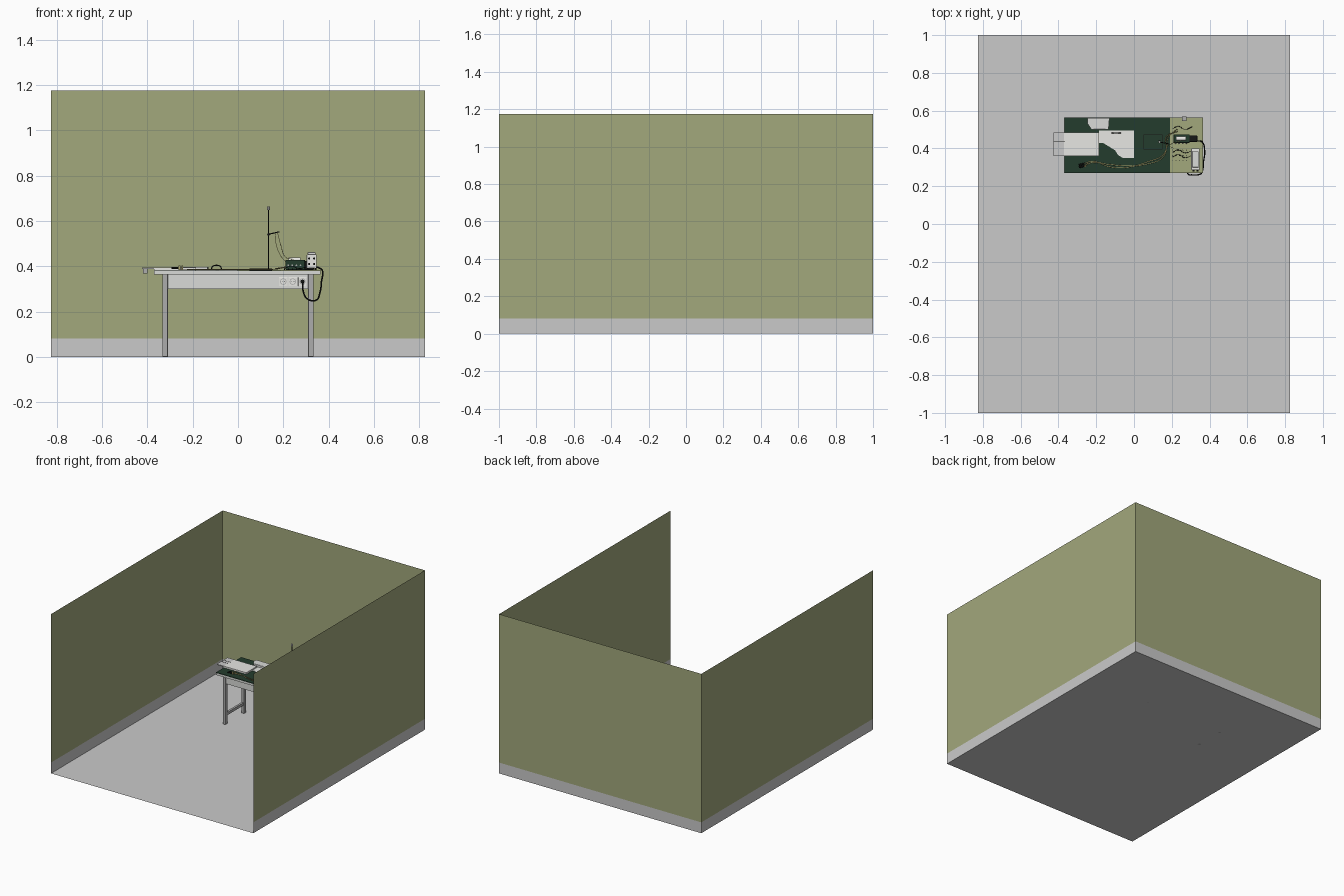
import bpy, bmesh, math
from mathutils import Vector


def material(name, r, g, b):
    lin = lambda c: ((c / 255 + 0.055) / 1.055) ** 2.4
    m = bpy.data.materials.new(name)
    m.diffuse_color = (lin(r), lin(g), lin(b), 1)
    return m


WALL = material("olive_green", 162, 168, 124)
GREY = material("floor_grey", 202, 202, 202)
METAL = material("leg_metal", 172, 172, 172)
TOP = material("table_light_grey", 218, 219, 216)
WHITE = material("white", 232, 232, 228)
MAT = material("dark_green", 36, 60, 45)
BLACK = material("black", 22, 24, 22)
TAN = material("cable_tan", 178, 168, 110)


def mesh_object(name, verts, faces, mats):
    me = bpy.data.meshes.new(name)
    me.from_pydata(verts, [], faces)
    for m in mats:
        me.materials.append(m)
    ob = bpy.data.objects.new(name, me)
    bpy.context.collection.objects.link(ob)
    return ob


def box(name, x0, x1, y0, y1, z0, z1, mat, bevel=0):
    """Box from its limits, with optional rounded edges."""
    v = [(x, y, z) for z in (z0, z1) for x, y in ((x0, y0), (x1, y0), (x1, y1), (x0, y1))]
    f = [(3, 2, 1, 0), (4, 5, 6, 7)] + [(i, (i + 1) % 4, (i + 1) % 4 + 4, i + 4) for i in range(4)]
    ob = mesh_object(name, v, f, [mat])
    if bevel:
        b = ob.modifiers.new("bevel", 'BEVEL')
        b.width, b.segments = bevel, 2
    return ob


def slab(name, outline, z0, z1, mat):
    """Flat outline in the top view, extruded upwards."""
    n = len(outline)
    v = [(x, y, z) for z in (z0, z1) for x, y in outline]
    f = [tuple(range(n))[::-1], tuple(range(n, 2 * n))]
    f += [(i, (i + 1) % n, (i + 1) % n + n, i + n) for i in range(n)]
    return mesh_object(name, v, f, [mat])


def rod(name, a, b, r, mat, sides=12):
    """Cylinder between two points."""
    a, b = Vector(a), Vector(b)
    bpy.ops.mesh.primitive_cylinder_add(vertices=sides, radius=r, depth=(b - a).length, location=(a + b) / 2)
    ob = bpy.context.object
    ob.rotation_euler = (b - a).to_track_quat('Z', 'Y').to_euler()
    ob.name = name
    ob.data.materials.append(mat)
    bpy.ops.object.shade_smooth_by_angle()
    return ob


def cable(name, points, r, mat):
    """Smooth round cable through the points."""
    cu = bpy.data.curves.new(name, 'CURVE')
    cu.dimensions = '3D'
    cu.bevel_depth, cu.bevel_resolution, cu.resolution_u = r, 1, 6
    cu.use_fill_caps = True
    s = cu.splines.new('BEZIER')
    s.bezier_points.add(len(points) - 1)
    for bp, p in zip(s.bezier_points, points):
        bp.co = p
        bp.handle_left_type = bp.handle_right_type = 'AUTO'
    cu.materials.append(mat)
    ob = bpy.data.objects.new(name, cu)
    bpy.context.collection.objects.link(ob)
    return ob


# Room: floor sheet and three wall sheets with a grey skirting band, open at the front
W, D, H, SK = 0.825, 1.0, 1.175, 0.08
mesh_object("floor", [(-W, -D, 0), (W, -D, 0), (W, D, 0), (-W, D, 0)], [(0, 1, 2, 3)], [GREY])
plan = [(W, -D), (W, D), (-W, D), (-W, -D)]
v = [(x, y, z) for z in (0, SK, H) for x, y in plan]
f = [(r * 4 + i, r * 4 + i + 1, r * 4 + i + 5, r * 4 + i + 4) for r in (0, 1) for i in range(3)]
walls = mesh_object("walls", v, f, [WALL, GREY])
for p in walls.data.polygons:
    p.material_index = 1 if p.center.z < SK else 0

# Table frame and top
for sx, side in ((-1, "left"), (1, "right")):
    cx = sx * 0.322
    for y, end in ((0.31, "front"), (0.525, "back")):
        box(f"{end}_{side}_leg", cx - 0.012, cx + 0.012, y - 0.012, y + 0.012, 0, 0.365, METAL, 0.003)
    box(f"{side}_leg_brace", cx - 0.008, cx + 0.008, 0.322, 0.513, 0.06, 0.08, METAL)
    box(f"{side}_apron", cx - 0.006, cx + 0.006, 0.322, 0.513, 0.30, 0.365, TOP)
for y, end in ((0.31, "front"), (0.525, "back")):
    box(f"{end}_apron", -0.31, 0.31, y - 0.006, y + 0.006, 0.30, 0.365, TOP)
box("table_top", -0.37, 0.365, 0.27, 0.565, 0.363, 0.378, TOP)
box("work_mat", -0.369, 0.19, 0.271, 0.564, 0.378, 0.382, MAT)
box("equipment_board", 0.19, 0.364, 0.271, 0.564, 0.378, 0.384, WALL)

# Three wall-type sockets on the front apron
for i, x in enumerate((0.2, 0.242, 0.285)):
    box(f"socket_plate_{i}", x - 0.019, x + 0.019, 0.299, 0.304, 0.312, 0.352, WHITE, 0.001)
    rod(f"socket_ring_{i}", (x, 0.2995, 0.332), (x, 0.297, 0.332), 0.014, METAL, 20)
    rod(f"socket_well_{i}", (x, 0.2975, 0.332), (x, 0.2965, 0.332), 0.011, WHITE, 20)
    for s in (-1, 1):
        rod(f"socket_hole_{i}", (x + s * 0.005, 0.297, 0.332), (x + s * 0.005, 0.296, 0.332), 0.0018, BLACK, 8)
rod("power_plug", (0.285, 0.298, 0.332), (0.285, 0.275, 0.332), 0.009, BLACK)
cable("power_cable", [(0.285, 0.276, 0.332), (0.288, 0.262, 0.29), (0.305, 0.26, 0.257), (0.345, 0.262, 0.25),
                      (0.362, 0.28, 0.285), (0.368, 0.33, 0.33), (0.374, 0.39, 0.375), (0.36, 0.435, 0.392),
                      (0.335, 0.44, 0.40)], 0.0035, BLACK)

# Retort stand: plate, pole, tip, clamp arm
box("stand_base", 0.05, 0.15, 0.395, 0.475, 0.382, 0.389, BLACK)
box("stand_base_top", 0.053, 0.147, 0.398, 0.472, 0.389, 0.391, MAT)
rod("stand_pole", (0.135, 0.435, 0.388), (0.135, 0.435, 0.65), 0.003, BLACK)
rod("stand_tip", (0.135, 0.435, 0.648), (0.135, 0.435, 0.663), 0.006, WHITE)
rod("clamp_arm", (0.13, 0.435, 0.54), (0.182, 0.425, 0.552), 0.0025, BLACK)
rod("clamp_boss", (0.135, 0.428, 0.541), (0.135, 0.442, 0.541), 0.006, BLACK)
for i, (x, y, z) in enumerate(((0.21, 0.40, 0.42), (0.245, 0.44, 0.43))):
    cable(f"hanging_wire_{i}", [(0.165 + i * 0.01, 0.428, 0.547), (0.17 + i * 0.02, 0.42, 0.49),
                                ((0.175 + x) / 2, (0.42 + y) / 2, 0.44), (x, y, z)], 0.0012, TAN)

# Open folder and its flap hanging past the table edge
box("folder", -0.37, -0.185, 0.36, 0.485, 0.382, 0.394, WHITE)
box("folder_flap", -0.425, -0.37, 0.36, 0.485, 0.388, 0.394, GREY)
for y in (0.41, 0.435):
    box("flap_crease", -0.425, -0.366, y - 0.001, y + 0.001, 0.394, 0.395, BLACK)
slab("flap_clip", [(-0.42, 0.41), (-0.40, 0.41), (-0.40, 0.435), (-0.42, 0.435)], 0.368, 0.388, METAL)

# Paper sheet with a slanted cut, black handle, tray
slab("paper_sheet", [(-0.185, 0.495), (-0.185, 0.43), (-0.165, 0.43), (-0.10, 0.39), (-0.085, 0.365),
                     (-0.06, 0.35), (0, 0.35), (0, 0.495)], 0.382, 0.385, WHITE)
cable("black_handle", [(-0.118, 0.482, 0.384), (-0.112, 0.482, 0.399), (-0.095, 0.482, 0.404),
                       (-0.078, 0.482, 0.399), (-0.072, 0.482, 0.384)], 0.003, BLACK)
slab("tray", [(-0.225, 0.50), (-0.135, 0.50), (-0.13, 0.562), (-0.245, 0.562), (-0.245, 0.53)], 0.382, 0.396, TOP)
box("tray_slot", -0.215, -0.15, 0.503, 0.509, 0.394, 0.397, METAL)

# Two test leads with clips along the front of the mat
for i in range(2):
    d = i * 0.012
    cable(f"test_lead_{i}", [(-0.27, 0.305 + d, 0.389), (-0.22, 0.325 + d * 0.6, 0.386), (-0.13, 0.315 - d, 0.386),
                             (-0.03, 0.308 - d * 0.6, 0.386), (0.08, 0.32 + d, 0.386), (0.15, 0.35 + d, 0.386),
                             (0.172, 0.40, 0.388), (0.17 + d, 0.46, 0.39), (0.23, 0.49 + d, 0.40)], 0.002, TAN)
    rod(f"lead_clip_{i}", (-0.292, 0.30 + d, 0.392), (-0.262, 0.308 + d, 0.392), 0.005, BLACK, 8)
    box(f"clip_jaw_{i}", -0.262 + i * 0.012, -0.254 + i * 0.012, 0.303 + d, 0.311 + d, 0.384, 0.404, TAN)

# White meter box with dark feet and knobs
box("meter_box", 0.303, 0.347, 0.285, 0.40, 0.392, 0.452, WHITE, 0.003)
box("meter_lid", 0.308, 0.342, 0.30, 0.385, 0.452, 0.462, TOP, 0.002)
for x in (0.308, 0.342):
    for y in (0.29, 0.395):
        rod("meter_foot", (x, y, 0.384), (x, y, 0.393), 0.004, BLACK, 8)
for x in (0.314, 0.336):
    for z in (0.41, 0.434):
        rod("meter_knob", (x, 0.286, z), (x, 0.277, z), 0.005, BLACK)

# Dark circuit unit with a white coil and small terminals
box("circuit_unit", 0.21, 0.295, 0.43, 0.475, 0.384, 0.428, MAT, 0.002)
rod("white_coil", (0.222, 0.452, 0.428), (0.275, 0.452, 0.428), 0.011, WHITE, 16)
box("relay_block", 0.29, 0.335, 0.435, 0.468, 0.384, 0.424, BLACK, 0.002)
for x in (0.222, 0.24, 0.258, 0.276):
    rod("unit_terminal", (x, 0.431, 0.404), (x, 0.424, 0.404), 0.004, METAL, 8)
for i in range(5):
    for j in range(3):
        rod("board_terminal", (0.205 + i * 0.018, 0.335 + j * 0.028, 0.384),
            (0.205 + i * 0.018, 0.335 + j * 0.028, 0.390), 0.0025, BLACK, 8)
for y in (0.355, 0.38, 0.505):
    cable("board_wire", [(0.205, y, 0.39), (0.235, y + 0.012, 0.40), (0.27, y - 0.004, 0.39),
                         (0.31, y + 0.01, 0.40)], 0.0016, BLACK)
box("edge_clip", 0.255, 0.278, 0.545, 0.57, 0.384, 0.395, METAL)
